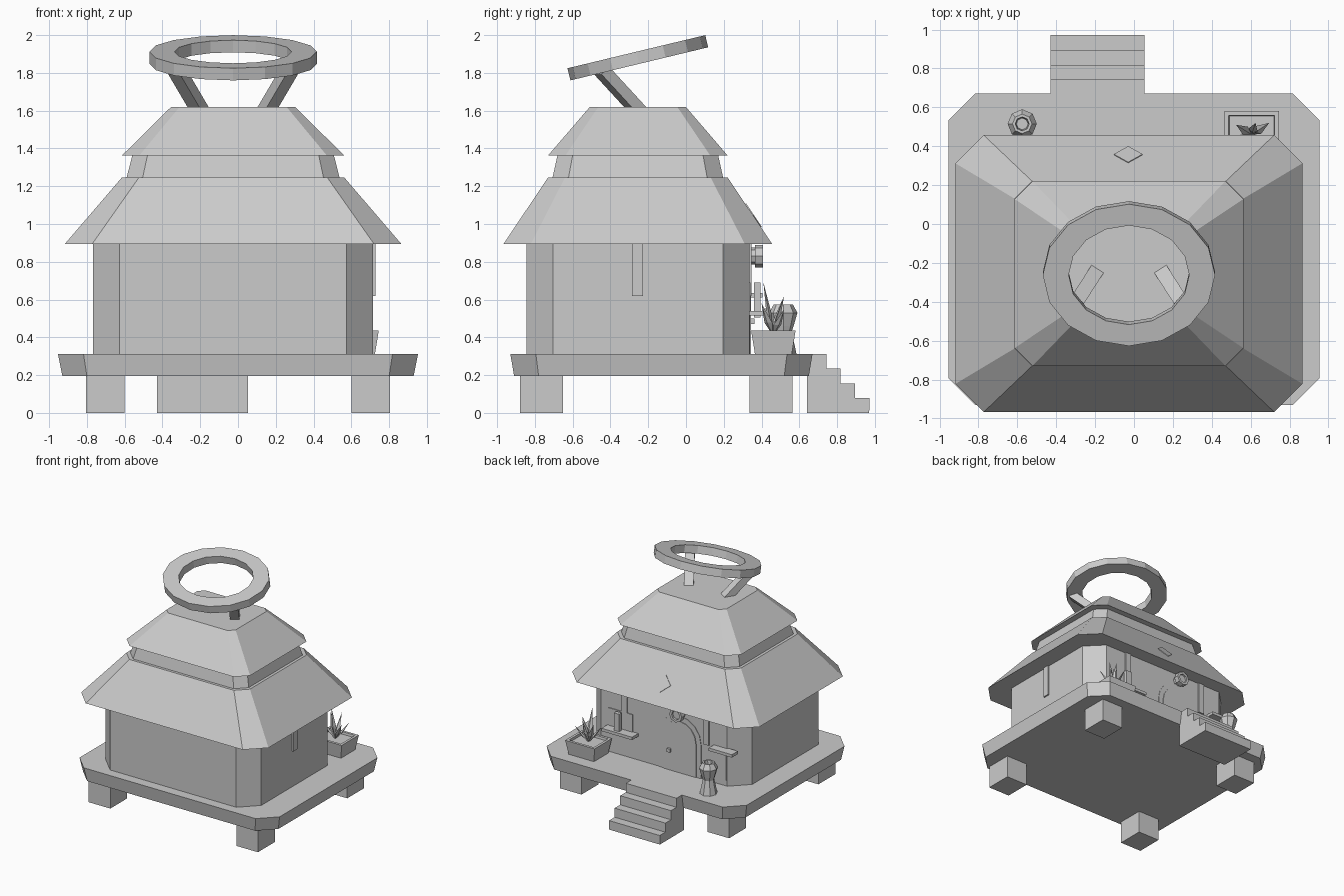
import bpy, bmesh, math
from mathutils import Vector, Matrix

if "Cube" in bpy.data.objects:
    bpy.data.objects.remove(bpy.data.objects["Cube"], do_unlink=True)

GREY = (0.6, 0.6, 0.6, 1)
mat = bpy.data.materials.new("plain_grey")
mat.use_nodes = True
mat.diffuse_color = GREY
mat.node_tree.nodes["Principled BSDF"].inputs["Base Color"].default_value = GREY

CX, CY = -0.026, -0.255      # centre of the hut
BACK = 0.333                 # entrance wall


def finish(name, bm):
    bmesh.ops.recalc_face_normals(bm, faces=bm.faces)
    me = bpy.data.meshes.new(name)
    bm.to_mesh(me)
    bm.free()
    me.materials.append(mat)
    ob = bpy.data.objects.new(name, me)
    bpy.context.collection.objects.link(ob)
    return ob


def loft(name, rings, closed=False):
    """Skin a list of point rings; cap the ends unless the skin closes on itself."""
    bm = bmesh.new()
    rows = [[bm.verts.new(p) for p in r] for r in rings]
    n = len(rows[0])
    pairs = list(zip(rows, rows[1:])) + ([(rows[-1], rows[0])] if closed else [])
    for a, b in pairs:
        for i in range(n):
            j = (i + 1) % n
            bm.faces.new((a[i], a[j], b[j], b[i]))
    if not closed:
        bm.faces.new(rows[0])
        bm.faces.new(rows[-1])
    return finish(name, bm)


def octagon(cx, cy, hx, hy, c, z):
    """Rectangle with chamfered corners at height z."""
    pts = [(hx, hy - c), (hx - c, hy), (c - hx, hy), (-hx, hy - c),
           (-hx, c - hy), (c - hx, -hy), (hx - c, -hy), (hx, c - hy)]
    return [(cx + x, cy + y, z) for x, y in pts]


def rect(x0, x1, y0, y1, z, inset=0):
    x0, x1, y0, y1 = x0 + inset, x1 - inset, y0 + inset, y1 - inset
    return [(x0, y0, z), (x1, y0, z), (x1, y1, z), (x0, y1, z)]


def box(name, x0, x1, y0, y1, z0, z1):
    return loft(name, [rect(x0, x1, y0, y1, z0), rect(x0, x1, y0, y1, z1)])


def circle(rx, ry, z, n):
    return [(rx * math.cos(2 * math.pi * i / n), ry * math.sin(2 * math.pi * i / n), z)
            for i in range(n)]


def extrude_y(name, profile, y0, y1):
    return loft(name, [[(x, y, z) for x, z in profile] for y in (y0, y1)])


# Platform, feet and stairs
loft("platform", [octagon(0, -0.13, 0.93, 0.78, 0.13, 0.195),
                  octagon(0, -0.13, 0.953, 0.8, 0.135, 0.312)])
for side, sx in (("left", 1), ("right", -1)):
    for end, y in (("front", -0.765), ("back", 0.45)):
        x = sx * 0.703
        box(f"foot_{end}_{side}", x - 0.103, x + 0.103, y - 0.115, y + 0.115, 0, 0.2)
steps = [(0.64, 0)]
for i in range(4):
    z = 0.078 * (4 - i)
    steps += [(0.64 if i == 0 else 0.667 + 0.076 * i, z), (0.667 + 0.076 * (i + 1), z)]
steps.append((0.97, 0))
loft("stairs", [[(x, y, z) for y, z in steps] for x in (-0.43, 0.053)])

# Walls and two-tier roof
loft("walls", [octagon(CX, CY, 0.741, 0.59, 0.14, z) for z in (0.312, 0.9)])
loft("lower_roof", [octagon(CX, CY, 0.892, 0.712, 0.145, 0.893),
                    octagon(CX, CY, 0.588, 0.475, 0.09, 1.247)])
loft("roof_neck", [octagon(CX, CY, 0.565, 0.453, 0.085, 1.24),
                   octagon(CX, CY, 0.532, 0.424, 0.08, 1.37)])
loft("upper_roof", [octagon(CX, CY, 0.588, 0.475, 0.092, 1.363),
                    octagon(CX, CY, 0.328, 0.254, 0.045, 1.62)])

# Diamond tile lying on the rear slope
slope = math.atan2(0.354, -0.237)
tile = loft("roof_diamond", [circle(0.074, 0.074, z, 4) for z in (-0.01, 0.004)])
tile.matrix_world = Matrix.Translation((-0.03, 0.356, 1.045)) @ Matrix.Rotation(slope + math.pi, 4, 'X')

# Tilted oval ring on two slanted struts
ring = loft("roof_ring", [circle(0.443, 0.375, -0.033, 16), circle(0.443, 0.375, 0.033, 16),
                          circle(0.31, 0.262, 0.033, 16), circle(0.31, 0.262, -0.033, 16)], True)
ring.matrix_world = Matrix.Translation((CX, CY, 1.88)) @ Matrix.Rotation(math.radians(13.5), 4, 'X')
for side, sx in (("left", 1), ("right", -1)):
    axis = Vector((sx * 0.1, -0.156, 0.17))
    across = axis.cross(Vector((0, 0, 1))).normalized() * 0.037
    deep = axis.cross(across).normalized() * 0.031
    mid = Vector((CX + sx * 0.186, -0.27, 1.62))
    loft(f"ring_strut_{side}", [[mid + axis * t + across * a + deep * d
                                 for a, d in ((-1, -1), (1, -1), (1, 1), (-1, 1))]
                                for t in (-0.3, 1.15)])


# Arched door with frame, knob and round ornament
def arch(w, top, x=-0.18):
    arc = [(x + w * math.cos(math.pi * i / 8), top - w + w * math.sin(math.pi * i / 8))
           for i in range(9)]
    return [(x + w, 0.312)] + arc + [(x - w, 0.312)]


extrude_y("door_frame", arch(0.2, 0.8), BACK - 0.01, BACK + 0.006)
extrude_y("door", arch(0.155, 0.755), BACK - 0.01, BACK + 0.012)
box("door_knob", -0.1, -0.07, BACK, BACK + 0.03, 0.47, 0.5)
turn = Matrix.Translation((-0.185, 0.385, 0.83)) @ Matrix.Rotation(-math.pi / 2, 4, 'X')
loft("ornament_rim", [circle(r, r, z, 8) for r, z in
                      ((0.06, -0.02), (0.06, 0.022), (0.038, 0.022), (0.038, -0.02))],
     True).matrix_world = turn
loft("ornament_hub", [circle(0.045, 0.045, -0.06, 8), circle(0.045, 0.045, 0.005, 8)]).matrix_world = turn

# Hanging strips under the eaves
for n, x in (("left", 0.35), ("right", -0.43)):
    box(f"back_strip_{n}", x - 0.028, x + 0.028, BACK - 0.01, BACK + 0.013, 0.62, 0.895)
box("side_strip", 0.7, 0.728, -0.286, -0.228, 0.62, 0.895)

# Window with sill and centre bar, plus wall shelf
box("window", 0.27, 0.5, BACK - 0.01, BACK + 0.009, 0.53, 0.69)
box("window_sill", 0.22, 0.51, BACK - 0.01, 0.42, 0.515, 0.54)
box("window_bar", 0.36, 0.41, 0.36, 0.395, 0.505, 0.69)
box("wall_shelf", -0.72, -0.5, BACK - 0.01, 0.405, 0.61, 0.635)
box("shelf_panel", -0.62, -0.51, BACK - 0.01, BACK + 0.009, 0.36, 0.61)

# Hourglass jar
jar = [(0.07, 0.312), (0.045, 0.43), (0.055, 0.46), (0.075, 0.53), (0.05, 0.575),
       (0.036, 0.575), (0.03, 0.53)]
loft("jar", [circle(r, r, z, 8) for r, z in jar]).location = (-0.575, 0.515, 0)

# Planter box with spiky leaves
P = (0.465, 0.745, 0.345, 0.58)
loft("planter", [rect(*P, 0.312, 0.02), rect(*P, 0.435), rect(*P, 0.435, 0.022), rect(*P, 0.415, 0.025)])
root = Vector((0.605, 0.46, 0.41))
tips = [(0, -0.05, 0.28), (0.09, 0.06, 0.14), (0.1, -0.06, 0.17),
        (-0.1, -0.04, 0.15), (-0.08, 0.05, 0.19), (0.02, 0.06, 0.21)]
for i, tip in enumerate(tips):
    tip = Vector(tip)
    bm = bmesh.new()
    side = tip.cross(Vector((0, 0, 1))).normalized() * 0.024
    out = Vector((tip.x, tip.y, 0)).normalized() * 0.014
    belly = root + tip * 0.4
    a, b, c, d = [bm.verts.new(p) for p in (belly + side, belly + out, belly - side, belly - out)]
    for end in (root, root + tip):
        e = bm.verts.new(end)
        for p, q in ((a, b), (b, c), (c, d), (d, a)):
            bm.faces.new((p, q, e))
    finish(f"leaf_{i + 1}", bm)
